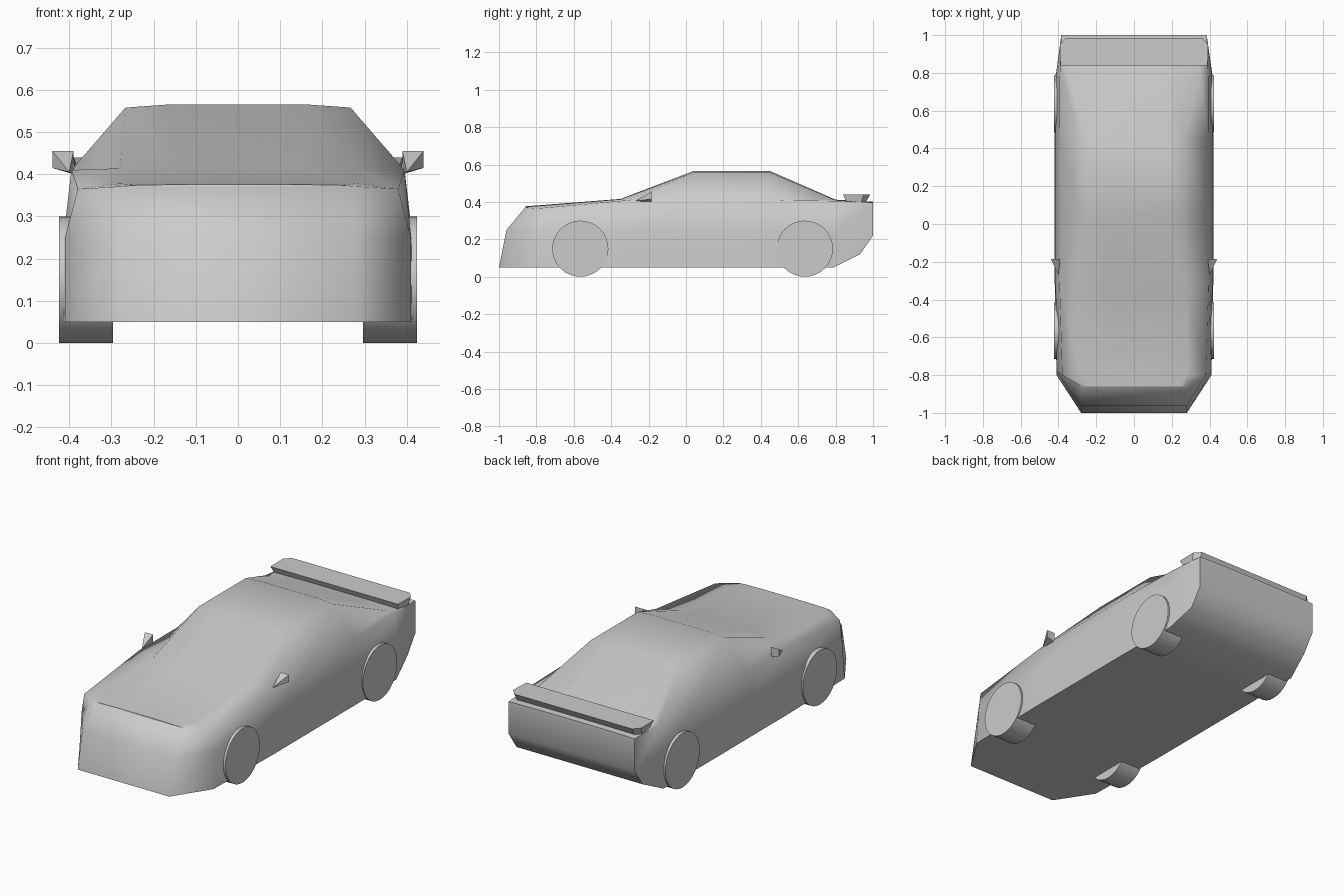
import bpy
import bmesh
import math

cube = bpy.data.objects.get("Cube")
if cube:
    bpy.data.objects.remove(cube, do_unlink=True)

paint = bpy.data.materials.new("light_grey")
paint.use_nodes = True
GREY = (0.6, 0.6, 0.6, 1)
paint.diffuse_color = GREY
paint.node_tree.nodes["Principled BSDF"].inputs["Base Color"].default_value = GREY


def finish(name, bm, angle):
    """Turn a bmesh into a named, shaded object."""
    bmesh.ops.recalc_face_normals(bm, faces=bm.faces)
    mesh = bpy.data.meshes.new(name)
    bm.to_mesh(mesh)
    bm.free()
    mesh.materials.append(paint)
    obj = bpy.data.objects.new(name, mesh)
    bpy.context.collection.objects.link(obj)
    bpy.ops.object.select_all(action="DESELECT")
    obj.select_set(True)
    bpy.context.view_layer.objects.active = obj
    bpy.ops.object.shade_smooth_by_angle(angle=math.radians(angle))
    return obj


def loft(name, rings, angle):
    """Skin closed rings of equal length and cap both ends."""
    bm = bmesh.new()
    rows = [[bm.verts.new(p) for p in ring] for ring in rings]
    n = len(rows[0])
    for a, b in zip(rows, rows[1:]):
        for i in range(n):
            j = (i + 1) % n
            bm.faces.new((a[i], a[j], b[j], b[i]))
    # Caps are strips joining the mirrored halves of each end ring
    for row in (rows[0], rows[-1]):
        for i in range(min(2, n // 2 - 1)):
            bm.faces.new((row[i], row[i + 1], row[n - 2 - i], row[n - 1 - i]))
        if n > 6:
            bm.faces.new(row[2:n - 2])
    return finish(name, bm, angle)


def mirrored(half):
    return half + [(-x, y, z) for x, y, z in reversed(half)]


# Body stations: sill, waist, shoulder, roof edge, inner top
nose = [(.28, -1, .05), (.28, -.96, .25), (.28, -.86, .371), (.24, -.86, .374), (.12, -.86, .376)]
corner = [(.41, -.8, .05), (.41, -.78, .25), (.38, -.8, .365), (.28, -.8, .378), (.14, -.8, .381)]
cowl = [(.42, -.3, .05), (.415, -.3, .24), (.395, -.3, .41), (.28, -.35, .414), (.15, -.35, .416)]
roof_front = [(.42, .04, .05), (.415, .04, .24), (.395, .04, .41), (.267, .04, .558), (.17, .04, .565)]
roof_rear = [(x, .45, z) for x, y, z in roof_front]
deck = [(.415, .79, .05), (.412, .8, .24), (.393, .8, .405), (.35, .8, .409), (.17, .8, .412)]
tail = [(.385, .93, .12), (.385, 1, .22), (.385, 1, .397), (.34, 1, .399), (.17, 1, .401)]
loft("car_body", [mirrored(s) for s in
                  (nose, corner, cowl, roof_front, roof_rear, deck, tail)], 65)

# Rear spoiler: a wedge that widens towards the top
wing = [(.375, .86, .395), (.39, .84, .44)]
wing_back = [(.36, .96, .395), (.36, .985, .44)]
wing_side = [(.385, .935, .395), (.392, .95, .44)]
loft("rear_spoiler", [mirrored(s) for s in (wing, wing_side, wing_back)], 30)

for side, sign in (("left", 1), ("right", -1)):
    # Wheels
    for end, y in (("front", -.565), ("rear", .635)):
        bm = bmesh.new()
        bmesh.ops.create_cone(bm, cap_ends=True, segments=32, radius1=.15,
                              radius2=.15, depth=.128)
        wheel = finish(f"{end}_{side}_wheel", bm, 40)
        wheel.rotation_euler.y = math.pi / 2
        wheel.location = (sign * .36, y, .15)

    # Door mirror: a pyramid pointing forward
    bm = bmesh.new()
    base = [bm.verts.new((sign * x, -.185, z)) for x, z in
            ((.39, .4), (.39, .455), (.44, .455), (.44, .415))]
    tip = bm.verts.new((sign * .4, -.27, .405))
    bm.faces.new(base)
    for i in range(4):
        bm.faces.new((base[i], base[(i + 1) % 4], tip))
    finish(f"{side}_mirror", bm, 30)
